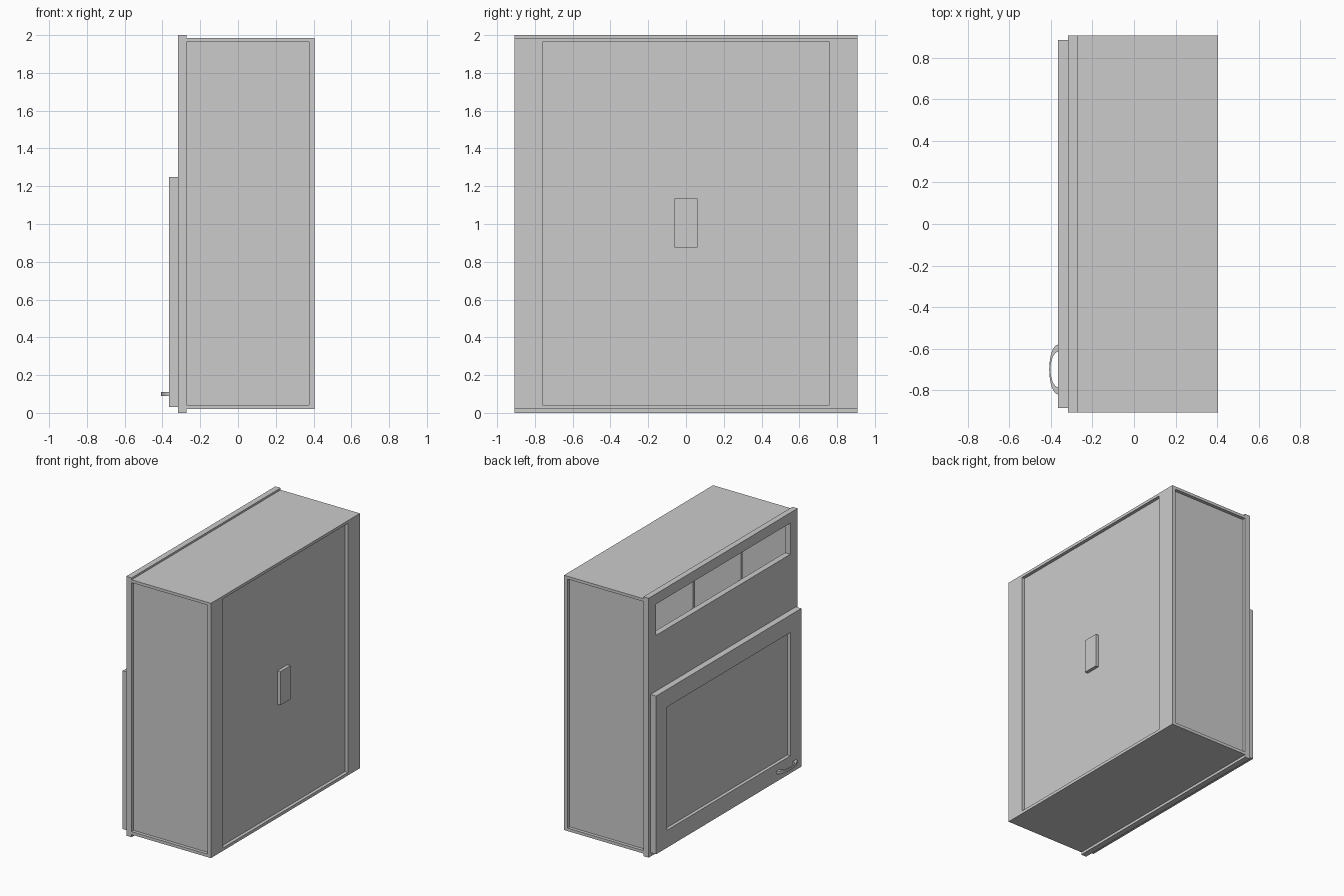
import bpy, bmesh, math

if "Cube" in bpy.data.objects:
    bpy.data.objects.remove(bpy.data.objects["Cube"], do_unlink=True)

grey = bpy.data.materials.new("plain_grey")
grey.use_nodes = True
grey.diffuse_color = (0.6, 0.6, 0.6, 1)
grey.node_tree.nodes["Principled BSDF"].inputs["Base Color"].default_value = (0.6, 0.6, 0.6, 1)


def finish(name, bm):
    bmesh.ops.recalc_face_normals(bm, faces=bm.faces[:])
    mesh = bpy.data.meshes.new(name)
    bm.to_mesh(mesh)
    bm.free()
    mesh.materials.append(grey)
    obj = bpy.data.objects.new(name, mesh)
    bpy.context.collection.objects.link(obj)
    return obj


def box(name, *ranges):
    """Box from (min, max) pairs along x, y and z."""
    bm = bmesh.new()
    bmesh.ops.create_cube(bm, size=1)
    for v in bm.verts:
        v.co = [(lo + hi) / 2 + c * (hi - lo) for c, (lo, hi) in zip(v.co, ranges)]
    return finish(name, bm)


def sided(name, xs, ys, zs):
    """The same box on the left and on the right."""
    box("left_" + name, xs, ys, zs)
    box("right_" + name, xs, (-ys[1], -ys[0]), zs)


HALF = 0.908                  # half width of the cabinet
BACK, FRAME_IN, FRAME_OUT, DOOR_OUT = 0.405, -0.272, -0.317, -0.365
BOTTOM, TOP = 0.02, 1.985

# Carcass boards and recessed panels
box("top_board", (FRAME_IN, BACK), (-HALF, HALF), (1.963, TOP))
box("bottom_board", (FRAME_IN, BACK), (-HALF, HALF), (BOTTOM, 0.043))
inner_z = (0.043, 1.963)
sided("side_panel", (FRAME_IN, 0.375), (0.86, 0.883), inner_z)
sided("back_stile", (0.375, BACK), (0.76, HALF), inner_z)
box("back_panel", (0.355, 0.38), (-0.86, 0.86), inner_z)
box("back_plate", (0.38, BACK), (-0.06, 0.06), (0.875, 1.135))

# Cubby shelf and dividers
box("cubby_shelf", (FRAME_IN, 0.355), (-0.86, 0.86), (1.28, 1.3))
sided("divider", (FRAME_IN, 0.355), (0.28, 0.303), (1.3, 1.963))

# Face frame around the cubbies and the door opening
frame_x = (FRAME_OUT, FRAME_IN)
sided("frame_stile", frame_x, (0.818, HALF), (0, 2))
for name, zs in (("top", (1.92, 2)), ("middle", (1.17, 1.68)), ("bottom", (0, 0.09))):
    box(name + "_frame_rail", frame_x, (-0.818, 0.818), zs)

# Door with a recessed panel
door_x = (DOOR_OUT, FRAME_OUT)
sided("door_stile", door_x, (0.75, 0.885), (0.03, 1.25))
box("door_top_rail", door_x, (-0.75, 0.75), (1.115, 1.25))
box("door_bottom_rail", door_x, (-0.75, 0.75), (0.03, 0.165))
box("door_panel", (DOOR_OUT + 0.025, FRAME_OUT), (-0.75, 0.75), (0.165, 1.115))

# Bowed crescent handle
bm = bmesh.new()
rings = []
steps = 16
for i in range(steps + 1):
    a = math.pi * i / steps
    ring = []
    for width, reach, z in ((0.12, 0.043, 0.09), (0.12, 0.043, 0.11),
                            (0.085, 0.037, 0.11), (0.085, 0.037, 0.09)):
        ring.append(bm.verts.new((DOOR_OUT - reach * math.sin(a),
                                  -0.7 + width * math.cos(a), z)))
    rings.append(ring)
for r, s in zip(rings, rings[1:]):
    for k in range(4):
        n = (k + 1) % 4
        bm.faces.new((r[k], r[n], s[n], s[k]))
bm.faces.new(rings[0])
bm.faces.new(rings[-1])
handle = finish("door_handle", bm)
bpy.ops.object.select_all(action="DESELECT")
handle.select_set(True)
bpy.context.view_layer.objects.active = handle
bpy.ops.object.shade_smooth_by_angle(angle=math.radians(40))
